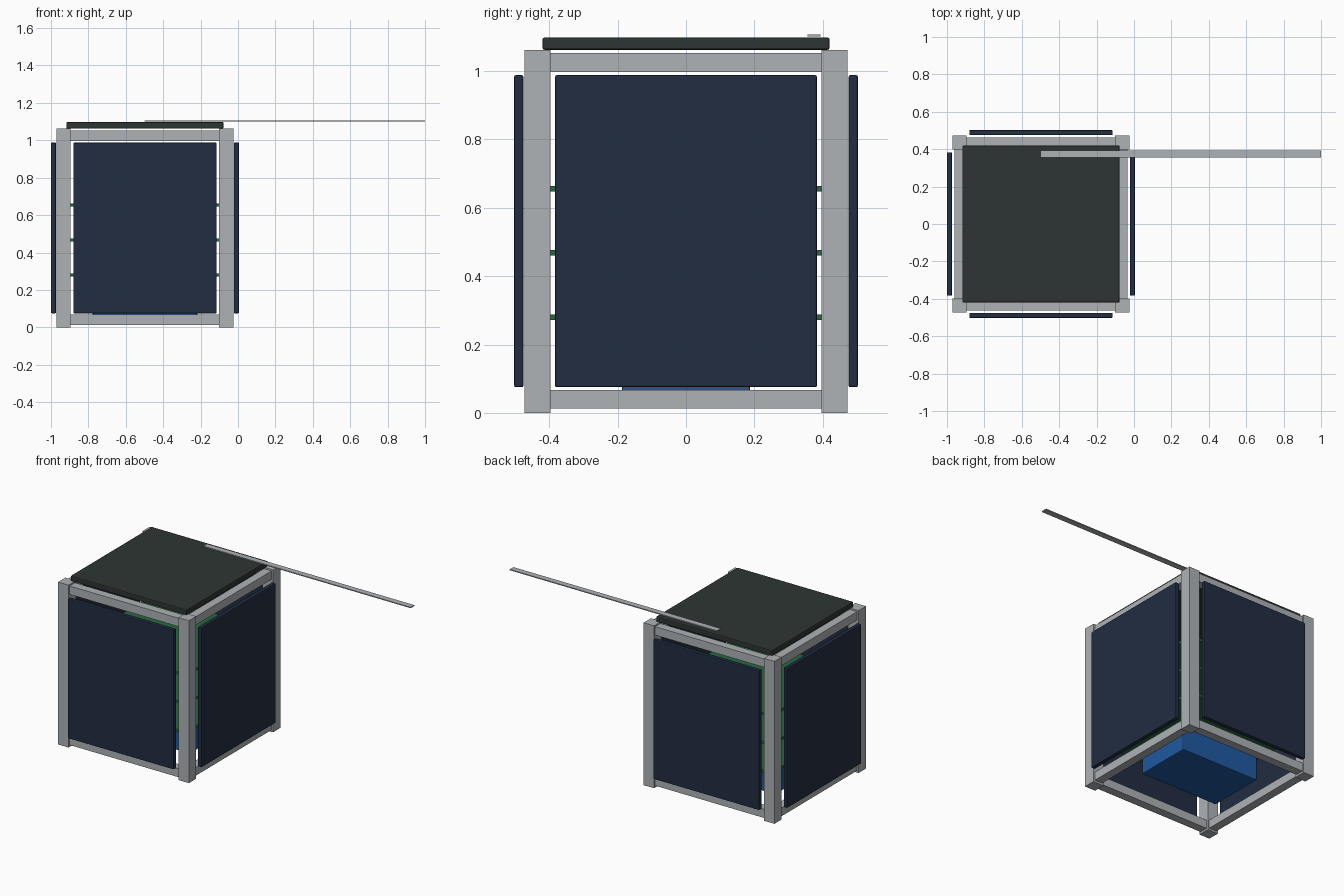
import bpy, bmesh, math

if "Cube" in bpy.data.objects:
    bpy.data.objects.remove(bpy.data.objects["Cube"])

CX = -0.4975   # body centre in x (the antenna reaches far to the right)


def material(name, rgb):
    m = bpy.data.materials.new(name)
    m.diffuse_color = (*rgb, 1.0)
    m.use_nodes = True
    m.node_tree.nodes["Principled BSDF"].inputs["Base Color"].default_value = m.diffuse_color
    return m


ALUMINIUM = material("aluminium grey", (0.43, 0.45, 0.47))
NAVY = material("solar navy", (0.016, 0.026, 0.054))
CHARCOAL = material("charcoal green", (0.026, 0.036, 0.033))
GREEN = material("board green", (0.02, 0.14, 0.05))
BLUE = material("battery blue", (0.014, 0.10, 0.35))


def box(name, lo, hi, mat, bevel=0.0):
    """Axis-aligned box between two corners, relative to the body axis."""
    centre = [(a + b) / 2 for a, b in zip(lo, hi)]
    size = [b - a for a, b in zip(lo, hi)]
    mesh = bpy.data.meshes.new(name)
    bm = bmesh.new()
    bmesh.ops.create_cube(bm, size=1)
    bmesh.ops.scale(bm, vec=size, verts=bm.verts)
    bm.to_mesh(mesh)
    bm.free()
    mesh.materials.append(mat)
    ob = bpy.data.objects.new(name, mesh)
    ob.location = (CX + centre[0], centre[1], centre[2])
    bpy.context.collection.objects.link(ob)
    if bevel:
        mod = ob.modifiers.new("edge", 'BEVEL')
        mod.width, mod.segments = bevel, 2
    return ob


P, PW = 0.435, 0.038     # post centre distance and half width
RW = 0.0275              # rail half width

# Corner posts
for sx in (-1, 1):
    for sy in (-1, 1):
        box("corner_post", (sx * P - PW, sy * P - PW, 0),
            (sx * P + PW, sy * P + PW, 1.062), ALUMINIUM)

# Horizontal rails, bottom and top, on all four sides
for z in (0.04, 1.025):
    for s in (-1, 1):
        box("side_to_side_rail", (-P + PW, s * P - RW, z - RW),
            (P - PW, s * P + RW, z + RW), ALUMINIUM)
        box("front_to_back_rail", (s * P - RW, -P + PW, z - RW),
            (s * P + RW, P - PW, z + RW), ALUMINIUM)

# Four solar panels floating just outside the frame
for s in (-1, 1):
    near, far = sorted((s * 0.4755, s * 0.5025))
    box("solar_panel", (-0.383, near, 0.075), (0.383, far, 0.988), NAVY, 0.005)
    box("solar_panel", (near, -0.383, 0.075), (far, 0.383, 0.988), NAVY, 0.005)

# Top plate
box("top_plate", (-0.42, -0.42, 1.062), (0.42, 0.42, 1.098), CHARCOAL, 0.006)

# Stacked circuit boards
for z in (0.28, 0.468, 0.655):
    box("circuit_board", (-0.4, -0.4, z - 0.008), (0.4, 0.4, z + 0.008), GREEN)

# Battery pack
box("battery_pack", (-0.28, -0.187, 0.03), (0.28, 0.187, 0.21), BLUE, 0.006)

# Tape antenna
box("tape_antenna", (-0.5 - CX, 0.356, 1.101), (1.0 - CX, 0.394, 1.107), ALUMINIUM)
